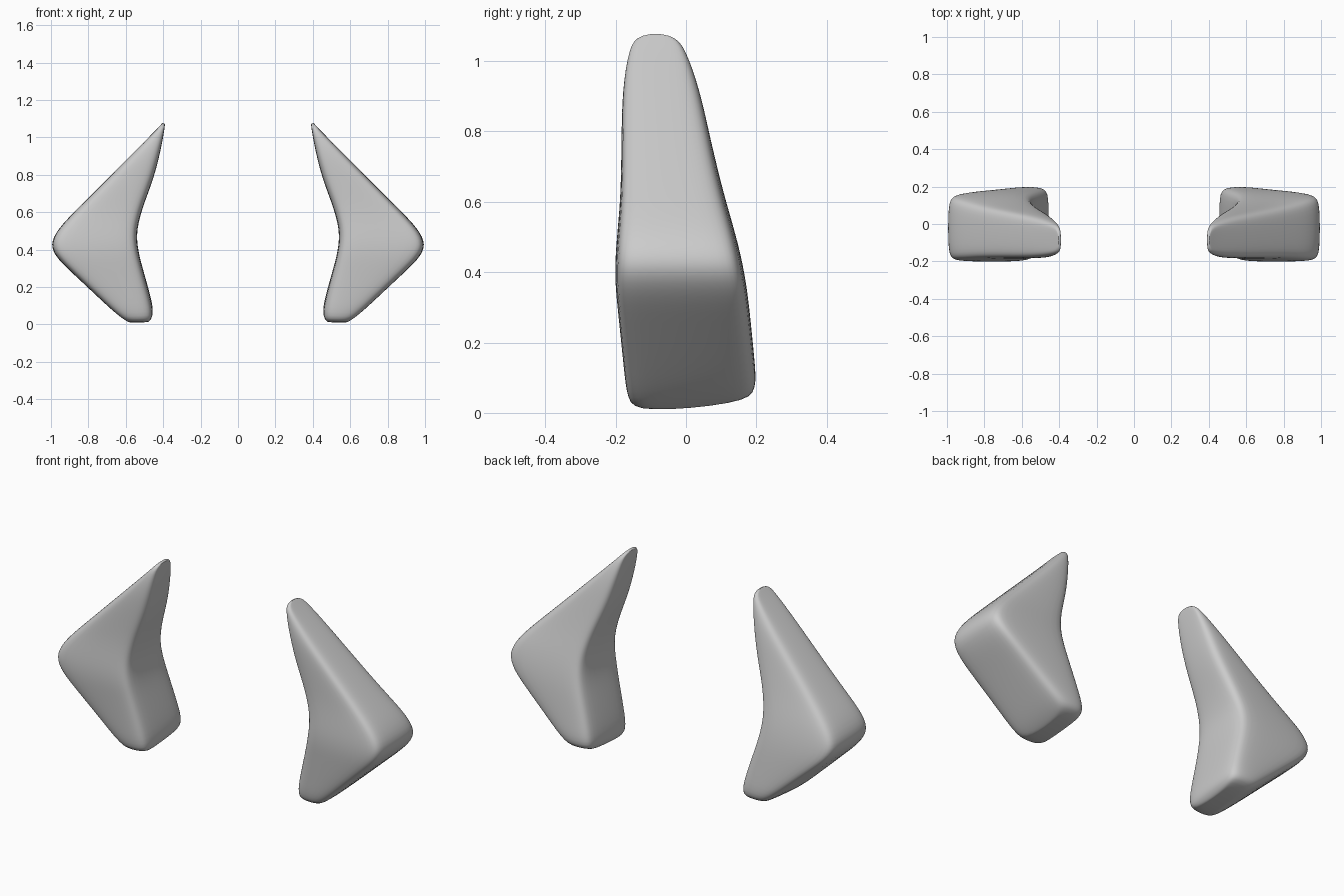
import bpy, bmesh, math
from mathutils import Vector

if "Cube" in bpy.data.objects:
    bpy.data.objects.remove(bpy.data.objects["Cube"])

# Cross-sections from foot to tip:
# inner x, inner z, outer x, outer z, front y, back y, corner radius
SECTIONS = [
    (0.480, 0.002, 0.575, 0.000, -0.135, 0.165, 0.035),
    (0.446, 0.040, 0.635, 0.035, -0.168, 0.203, 0.055),
    (0.468, 0.150, 0.730, 0.123, -0.178, 0.195, 0.060),
    (0.510, 0.300, 0.875, 0.262, -0.193, 0.182, 0.060),
    (0.530, 0.380, 0.968, 0.350, -0.202, 0.172, 0.060),
    (0.541, 0.455, 1.008, 0.425, -0.202, 0.158, 0.060),
    (0.536, 0.530, 0.965, 0.510, -0.195, 0.138, 0.060),
    (0.505, 0.640, 0.872, 0.606, -0.186, 0.107, 0.060),
    (0.450, 0.780, 0.720, 0.758, -0.184, 0.072, 0.055),
    (0.415, 0.920, 0.560, 0.918, -0.182, 0.040, 0.045),
    (0.394, 1.035, 0.440, 1.038, -0.162, -0.002, 0.025),
    (0.390, 1.074, 0.402, 1.080, -0.138, -0.035, 0.010),
]


def ring(section):
    """Rounded rectangle between the inner and outer edge points."""
    xi, zi, xo, zo, yf, yb, r = section
    a, b = Vector((xi, 0, zi)), Vector((xo, 0, zo))
    width = (b - a).length
    axis = (b - a) / width
    ru = min(r, width * 0.4)
    corners = [(width - ru, yb - r, 0), (ru, yb - r, 90),
               (ru, yf + r, 180), (width - ru, yf + r, 270)]
    pts = []
    for cu, cy, start in corners:
        for step in (0, 45, 90):
            t = math.radians(start + step)
            y = cy + r * math.sin(t)
            p = a + axis * (cu + ru * math.cos(t))
            # the foot sole rises slightly towards the back
            tilt = 0.09 * (y + 0.13) * max(0.0, 1 - zi / 0.4)
            pts.append((p.x, y, p.z + tilt))
    return pts


def angled_wing(name, side):
    bm = bmesh.new()
    rings = [[bm.verts.new((side * x, y, z)) for x, y, z in ring(s)]
             for s in SECTIONS]
    n = len(rings[0])
    for lo, hi in zip(rings, rings[1:]):
        for i in range(n):
            j = (i + 1) % n
            bm.faces.new((lo[i], lo[j], hi[j], hi[i]))
    # quad strips close both ends
    for loop in (rings[0], rings[-1]):
        for k in range(n // 2 - 1):
            bm.faces.new((loop[k], loop[k + 1], loop[n - 2 - k], loop[n - 1 - k]))
    bmesh.ops.recalc_face_normals(bm, faces=bm.faces)
    for f in bm.faces:
        f.smooth = True
    mesh = bpy.data.meshes.new(name)
    bm.to_mesh(mesh)
    bm.free()
    obj = bpy.data.objects.new(name, mesh)
    bpy.context.collection.objects.link(obj)
    sub = obj.modifiers.new("smooth", 'SUBSURF')
    sub.levels = sub.render_levels = 2
    return obj


# Mirrored pair
angled_wing("right_angled_wing", 1)
angled_wing("left_angled_wing", -1)
